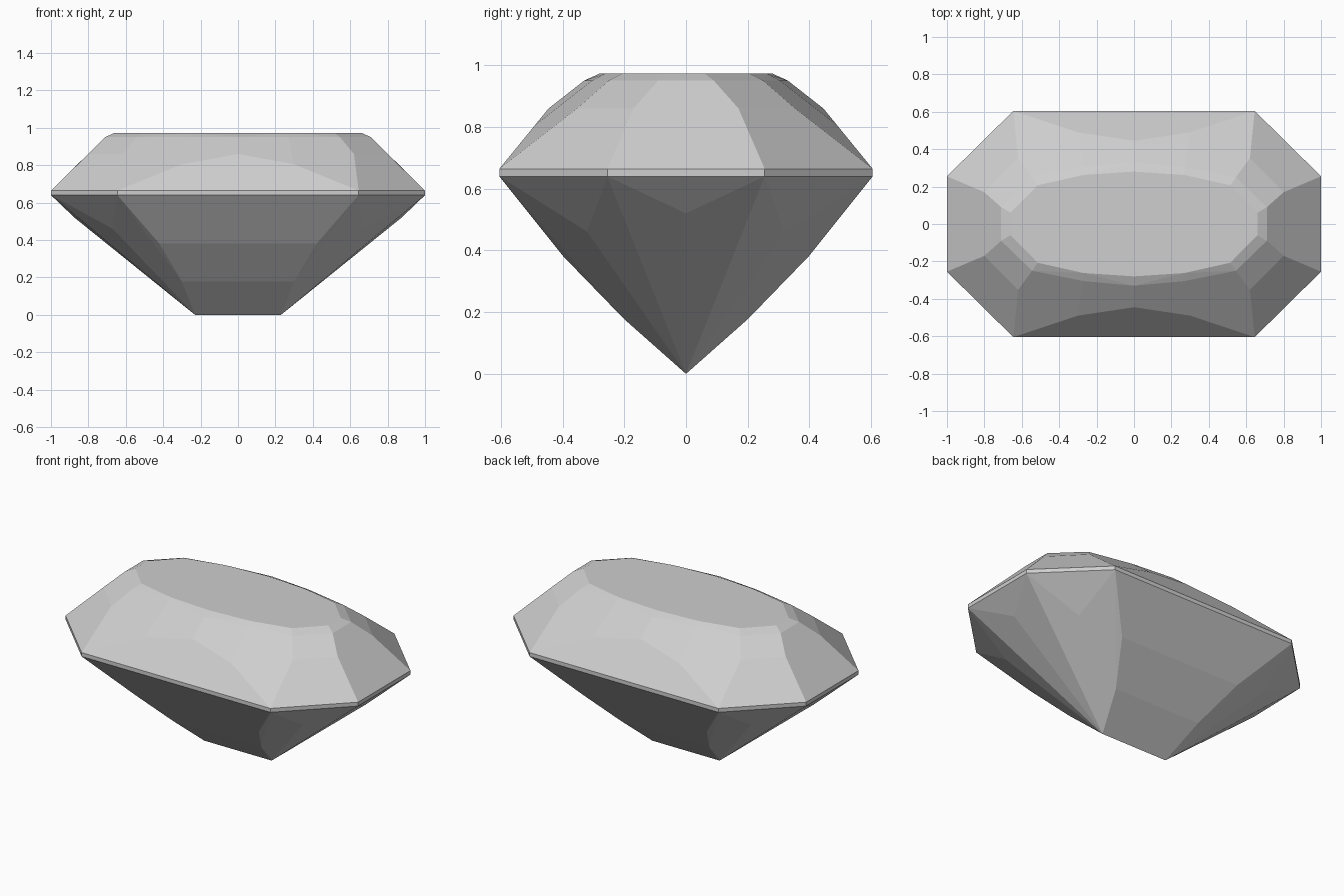
import bpy
import bmesh
import math

if "Cube" in bpy.data.objects:
    bpy.data.objects.remove(bpy.data.objects["Cube"], do_unlink=True)

# One quarter of the facet corners, top to bottom
TABLE = [(0, .28, .973), (.27, .262, .973), (.515, .207, .973), (.66, .06, .973)]
TABLE_BEVEL = [(0, .33, .95), (.27, .305, .95), (.545, .25, .95), (.71, .09, .95)]
CROWN = [(0, .445, .86), (.3, .49, .805), (.62, .353, .86), (.8, .17, .86)]
OUTLINE = [(.645, .605), (1, .255)]
GIRDLE = [(x, y, z) for x, y in OUTLINE for z in (.64, .664)]
PAVILION = [(.42, .397, .38), (.3, .2, .177), (.67, .32, .46), (.875, 0, .52)]
KEEL = [(.23, 0, 0)]


def mirrored(points):
    """Mirror the quarter across both upright planes."""
    return {(sx * x, sy * y, z) for x, y, z in points
            for sx in (-1, 1) for sy in (-1, 1)}


def faceted_solid(name, points, material):
    """Convex cut stone with flat facets."""
    bm = bmesh.new()
    for p in sorted(mirrored(points)):
        bm.verts.new(p)
    bmesh.ops.convex_hull(bm, input=bm.verts[:])
    # Merge the triangles of each flat facet
    bmesh.ops.dissolve_limit(bm, angle_limit=math.radians(2),
                             verts=bm.verts[:], edges=bm.edges[:])
    bmesh.ops.recalc_face_normals(bm, faces=bm.faces[:])
    mesh = bpy.data.meshes.new(name)
    bm.to_mesh(mesh)
    bm.free()
    mesh.materials.append(material)
    obj = bpy.data.objects.new(name, mesh)
    bpy.context.collection.objects.link(obj)
    return obj


# Pale grey stone
grey = bpy.data.materials.new("pale_grey")
grey.use_nodes = True
colour = (.62, .62, .62, 1)
grey.diffuse_color = colour
grey.node_tree.nodes["Principled BSDF"].inputs["Base Color"].default_value = colour

faceted_solid("cut_gemstone",
              TABLE + TABLE_BEVEL + CROWN + GIRDLE + PAVILION + KEEL, grey)
